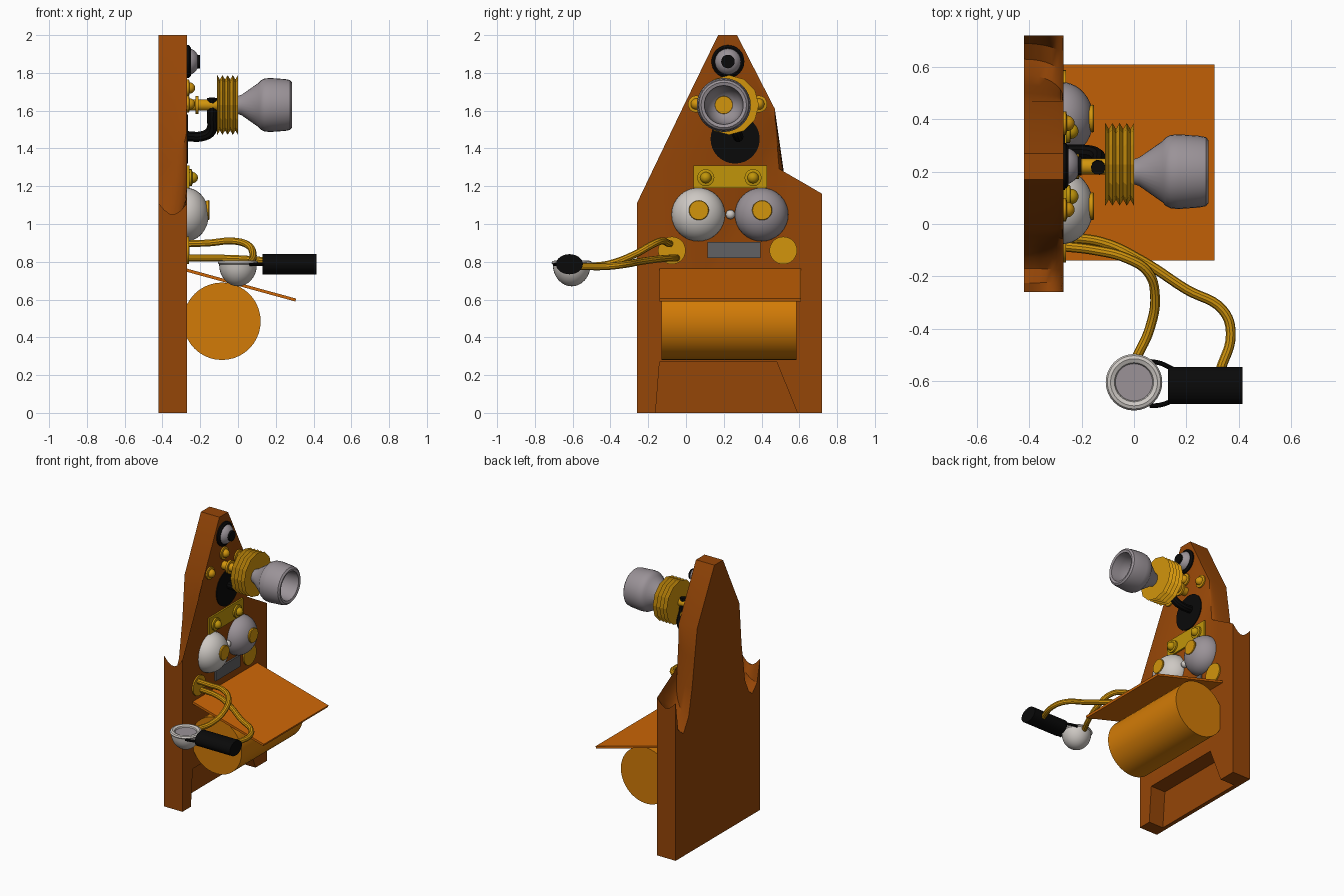
import bpy, bmesh
from math import sin, cos, pi, sqrt

if "Cube" in bpy.data.objects:
    bpy.data.objects.remove(bpy.data.objects["Cube"])

FRONT, BACK = -0.27, -0.42


def material(name, r, g, b):
    m = bpy.data.materials.new(name)
    m.diffuse_color = (r ** 2.2, g ** 2.2, b ** 2.2, 1)
    m.use_nodes = True
    m.node_tree.nodes["Principled BSDF"].inputs["Base Color"].default_value = m.diffuse_color
    return m


WOOD = material("wood", 0.58, 0.28, 0.06)
SHELF = material("shelf_wood", 0.80, 0.40, 0.06)
AMBER = material("amber", 0.82, 0.48, 0.06)
GOLD = material("gold", 0.82, 0.58, 0.08)
BRASS = material("brass", 0.75, 0.58, 0.07)
BLACK = material("black", 0.07, 0.07, 0.07)
DARK = material("dark_grey", 0.38, 0.38, 0.39)
GREY = material("grey", 0.60, 0.57, 0.59)
PALE = material("pale", 0.80, 0.78, 0.76)


def finish(ob, mat, smooth=True, angle=0.6):
    ob.data.materials.clear()
    ob.data.materials.append(mat)
    bpy.ops.object.select_all(action='DESELECT')
    ob.select_set(True)
    bpy.context.view_layer.objects.active = ob
    if smooth:
        bpy.ops.object.shade_smooth_by_angle(angle=angle)
    return ob


def add_mesh(name, verts, faces, mat, smooth=True):
    me = bpy.data.meshes.new(name)
    me.from_pydata(verts, [], faces)
    bm = bmesh.new()
    bm.from_mesh(me)
    bmesh.ops.remove_doubles(bm, verts=bm.verts, dist=1e-5)
    bmesh.ops.recalc_face_normals(bm, faces=bm.faces)
    bm.to_mesh(me)
    bm.free()
    ob = bpy.data.objects.new(name, me)
    bpy.context.collection.objects.link(ob)
    return finish(ob, mat, smooth)


def loft(name, rings, mat, smooth=True):
    n = len(rings[0])
    verts = [v for ring in rings for v in ring]
    faces = [(k * n + i, k * n + (i + 1) % n, (k + 1) * n + (i + 1) % n, (k + 1) * n + i)
             for k in range(len(rings) - 1) for i in range(n)]
    faces += [tuple(range(n)), tuple(range((len(rings) - 1) * n, len(rings) * n))]
    return add_mesh(name, verts, faces, mat, smooth)


def lathe(name, profile, centre, mat, axis='x', n=32, smooth=True, squash=1):
    """Turn (distance along axis, radius) pairs about an axis through centre."""
    cx, cy, cz = centre
    rings = []
    for d, r in profile:
        r = max(r, 0.0004)
        ring = []
        for i in range(n):
            u, v = r * cos(2 * pi * i / n), r * sin(2 * pi * i / n) * squash
            off = {'x': (d, u, v), 'y': (u, d, v), 'z': (u, v, d)}[axis]
            ring.append((cx + off[0], cy + off[1], cz + off[2]))
        rings.append(ring)
    return loft(name, rings, mat, smooth)


def dome(depth, radius, steps=8):
    return [(depth * sin(pi / 2 * i / steps), radius * cos(pi / 2 * i / steps)) for i in range(steps + 1)]


def box(name, x, y, z, mat):
    rings = [[(a, y[0], z[0]), (a, y[1], z[0]), (a, y[1], z[1]), (a, y[0], z[1])] for a in x]
    return loft(name, rings, mat, False)


def tube(name, pts, r, mat):
    cu = bpy.data.curves.new(name, 'CURVE')
    cu.dimensions = '3D'
    cu.bevel_depth, cu.bevel_resolution, cu.use_fill_caps = r, 3, True
    cu.resolution_u = 6
    sp = cu.splines.new('BEZIER')
    sp.bezier_points.add(len(pts) - 1)
    for bp, p in zip(sp.bezier_points, pts):
        bp.co = p
        bp.handle_left_type = bp.handle_right_type = 'AUTO'
    ob = bpy.data.objects.new(name, cu)
    bpy.context.collection.objects.link(ob)
    bpy.ops.object.select_all(action='DESELECT')
    ob.select_set(True)
    bpy.context.view_layer.objects.active = ob
    bpy.ops.object.convert(target='MESH')
    return finish(bpy.context.object, mat)


# back board: straight shoulders in front, hollowed out towards the back
right_front = [(.72, 1.16), (.64, 1.207), (.56, 1.253), (.48, 1.30), (.477, 1.4), (.473, 1.5), (.47, 1.61)]
right_back = [(.72, 1.16), (.69, .95), (.63, .90), (.57, 1.0), (.53, 1.19), (.50, 1.4), (.47, 1.61)]
left_back = [(-.02, 1.61), (-.045, 1.3), (-.085, 1.02), (-.13, .92), (-.17, .89), (-.225, .95), (-.26, 1.11)]
left_front = [(-.02 - .04 * i, 1.61 - i / 12) for i in range(7)]
rings = []
for k in range(9):
    s = 1 - cos(pi / 2 * k / 8)
    f, dip = sqrt(1 - (1 - s) ** 2), 0.06 * sin(pi * s)

    def blend(a, b):
        return [(p[0] + (q[0] - p[0]) * f, p[1] + (q[1] - p[1]) * f) for p, q in zip(a, b)]
    right, left = blend(right_front, right_back), blend(left_front, left_back)
    right[0] = (right[0][0], right[0][1] - dip)
    left[-1] = (left[-1][0], left[-1][1] - dip)
    outline = [(-.26, 0), (.72, 0)] + right + [(.27, 2), (.17, 2)] + left
    rings.append([(FRONT + (BACK - FRONT) * s, y, z) for y, z in outline])
board = loft("back_board", rings, WOOD, False)

# recess between the feet
cutter = loft("foot_cutter", [[(x, -.165, -.05), (x, .61, -.05), (x, .48, .27), (x, -.14, .27)]
                              for x in (-.39, -.2)], WOOD, False)
cutter.hide_render = True
mod = board.modifiers.new("recess", 'BOOLEAN')
mod.operation, mod.object, mod.solver = 'DIFFERENCE', cutter, 'EXACT'
bpy.context.view_layer.objects.active = board
bpy.ops.object.modifier_apply(modifier="recess")
bpy.data.objects.remove(cutter)
finish(board, WOOD, True, 0.5)

# drum and sloping shelf
lathe("drum", [(-.13, .205), (.585, .205)], (-.085, 0, .485), AMBER, 'y', 40)
loft("shelf", [[(-.275, y, .765), (.308, y, .605), (.303, y, .590), (-.275, y, .748)] for y in (-.14, .61)], SHELF, False)

# bells, caps and clapper
for side, y, mat in (("left", .065, PALE), ("right", .40, GREY)):
    lathe(side + "_bell", [(0, .138)] + [(.02 + d, r) for d, r in dome(.12, .142, 10)], (-.295, y, 1.05), mat)
    lathe(side + "_bell_cap", [(0, .045), (.03, .053), (.035, .05)], (-.187, y + .003, 1.073), GOLD)
lathe("clapper", [(-d, r) for d, r in dome(.025, .025)][::-1] + dome(.025, .025)[1:], (-.25, .235, 1.05), PALE, n=16)
tube("clapper_rod", [(-.25, .235, 1.05), (-.26, .235, 1.05), (-.275, .235, 1.05)], .008, GREY)

# bolts, plates and discs on the face
BOLT = [(0, .045), (.015, .045), (.018, .036)] + [(.018 + d, r) for d, r in dome(.03, .03, 5)]
box("bolt_plate", (-.275, -.258), (.04, .43), (1.19, 1.31), BRASS)
for i, (x, y, z) in enumerate([(-.26, .105, 1.245), (-.26, .355, 1.245), (-.275, .055, 1.635),
                               (-.275, .385, 1.635), (-.275, .22, 1.72)]):
    lathe(f"bolt_{i + 1}", BOLT, (x, y, z), BRASS if i < 2 else GOLD, n=20)
box("name_slot", (-.275, -.258), (.115, .395), (.82, .905), DARK)
for side, y in (("left", -.075), ("right", .515)):
    lathe(side + "_disc", [(-.275, .073), (-.26, .073)], (0, y, .86), GOLD)

# round eye at the top
lathe("eye_ring", [(-.275, .087), (-.26, .087), (-.25, .075)], (0, .222, 1.86), BLACK)
lathe("eye_dome", dome(.065, .072), (-.27, .222, 1.86), GREY)
lathe("eye_pupil", [(-.22, .036), (-.2, .036)], (0, .222, 1.86), BLACK, n=20)

# mouthpiece bracket, stem, bellows and horn
lathe("bracket_disc", [(-.275, .13), (-.264, .13)], (0, .26, 1.45), BLACK)
tube("bracket_arm", [(-.275, .275, 1.465), (-.19, .275, 1.465), (-.145, .265, 1.49), (-.137, .23, 1.57),
                     (-.137, .215, 1.665)], .028, BLACK)
lathe("horn_stem", [(-.275, .03), (-.225, .03), (-.225, .048), (-.21, .048), (-.21, .03), (-.09, .03)],
      (0, .22, 1.63), GOLD, n=20)
pleats = [(-.11 + .11 * i / 8, .158 if i % 2 == 0 else .135) for i in range(9)]
lathe("bellows", pleats, (0, .228, 1.63), GOLD, n=12, smooth=False)
lathe("horn", [(-.01, .045), (.02, .055), (.11, .118), (.12, .13), (.14, .14), (.17, .143), (.25, .137), (.275, .132),
               (.285, .12), (.28, .103), (.22, .098), (.15, .088), (.11, .06), (.10, .046)], (0, .2, 1.63), GREY)
lathe("horn_core", [(.095, .048), (.105, .046)], (0, .2, 1.63), GOLD)

# two bent arms out to the cup and handle
tube("cup_arm", [(-.275, -.085, .895), (-.15, -.10, .90), (-.03, -.13, .91), (.05, -.18, .89), (.08, -.27, .84),
                 (.06, -.40, .79), (.01, -.51, .775)], .019, GOLD)
tube("handle_arm", [(-.275, -.05, .82), (-.12, -.07, .82), (.03, -.14, .815), (.20, -.25, .80), (.34, -.33, .785),
                    (.37, -.42, .775), (.33, -.56, .775)], .019, GOLD)

# cup with rolled rim
lathe("cup", [(-.115 * cos(pi / 2 * i / 8), .1 * sin(pi / 2 * i / 8)) for i in range(9)]
      + [(.008, .108), (.018, .102), (.022, .09), (.015, .075), (.002, .07)], (0, -.605, .785), PALE, 'z')
lathe("cup_lining", [(.0, .071), (.006, .071)], (0, -.605, .785), GREY, 'z')

# handle and its wires
lathe("handle", [(.13, .071), (.415, .071)], (0, -.617, .787), BLACK, squash=.75)
for side, k in (("back", 1), ("front", -1)):
    tube(side + "_wire", [(.06, -.61 + .085 * k, .785), (.10, -.612 + .08 * k, .787), (.15, -.615 + .06 * k, .787)],
         .009, BLACK)
